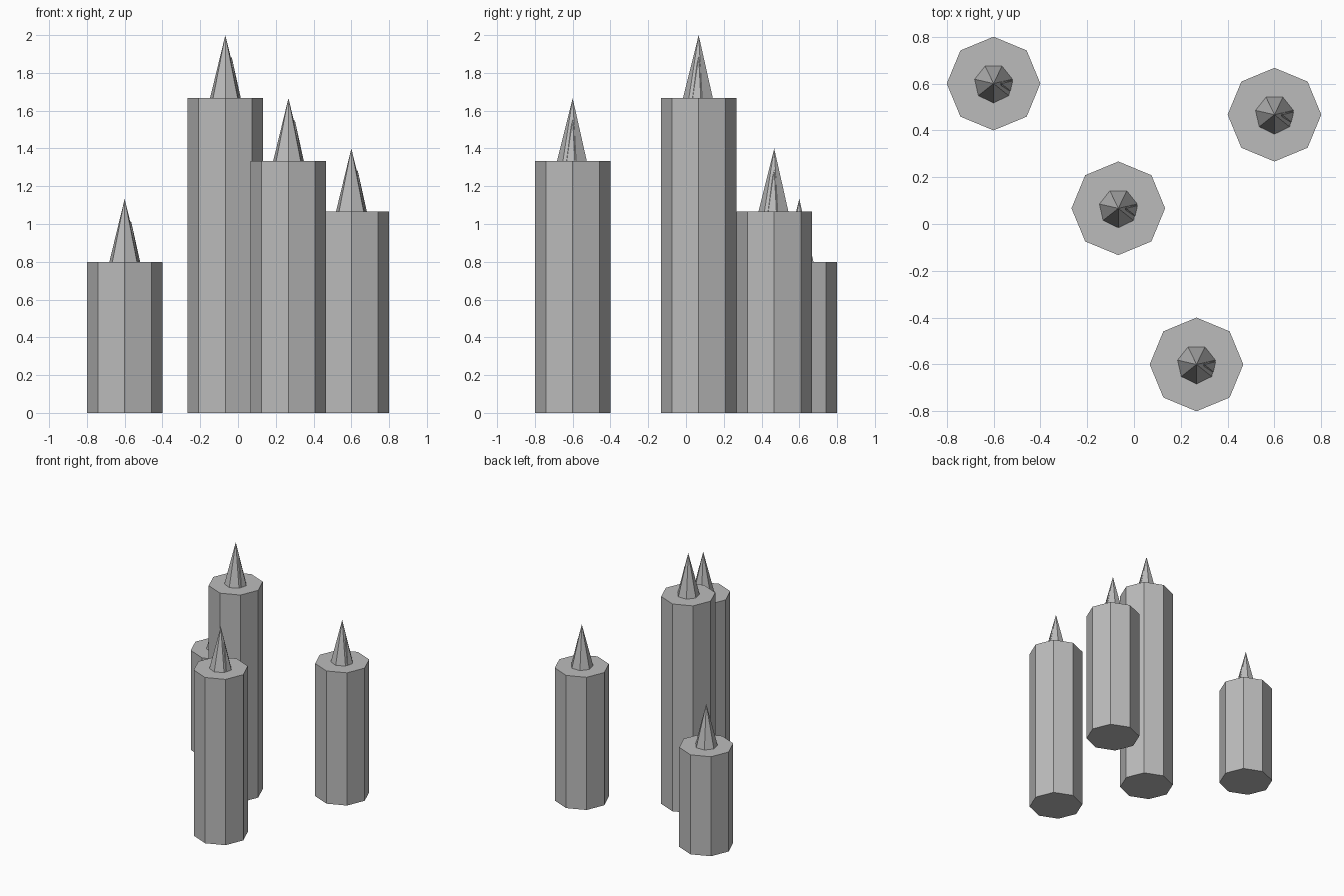
import bpy
import math

cube = bpy.data.objects.get("Cube")
if cube:
    bpy.data.objects.remove(cube, do_unlink=True)

grey = bpy.data.materials.new("plain grey")
grey.use_nodes = True
colour = (0.5, 0.5, 0.5, 1)
grey.diffuse_color = colour
grey.node_tree.nodes["Principled BSDF"].inputs["Base Color"].default_value = colour


def spike(name, sides, radius, tip, height, x, y, z, turn=0):
    """Upright prism or cone standing on height z."""
    bpy.ops.mesh.primitive_cone_add(
        vertices=sides, radius1=radius, radius2=tip, depth=height,
        location=(x, y, z + height / 2), rotation=(0, 0, turn))
    part = bpy.context.object
    part.name = name
    part.data.materials.append(grey)


# Four candles: name, position and height
candles = [
    ("short", -0.6, 0.6, 0.8),
    ("tall", -0.067, 0.067, 1.667),
    ("medium", 0.6, 0.467, 1.067),
    ("front", 0.267, -0.6, 1.333),
]

for name, x, y, top in candles:
    # Octagonal wax column
    spike(name + "_candle", 8, 0.2, 0.2, top, x, y, 0)
    # Seven-sided flame with a small side tongue
    spike(name + "_flame", 7, 0.083, 0, 0.333, x, y, top, math.pi)
    spike(name + "_flame_tongue", 7, 0.05, 0, 0.22, x + 0.033, y, top, math.pi)
